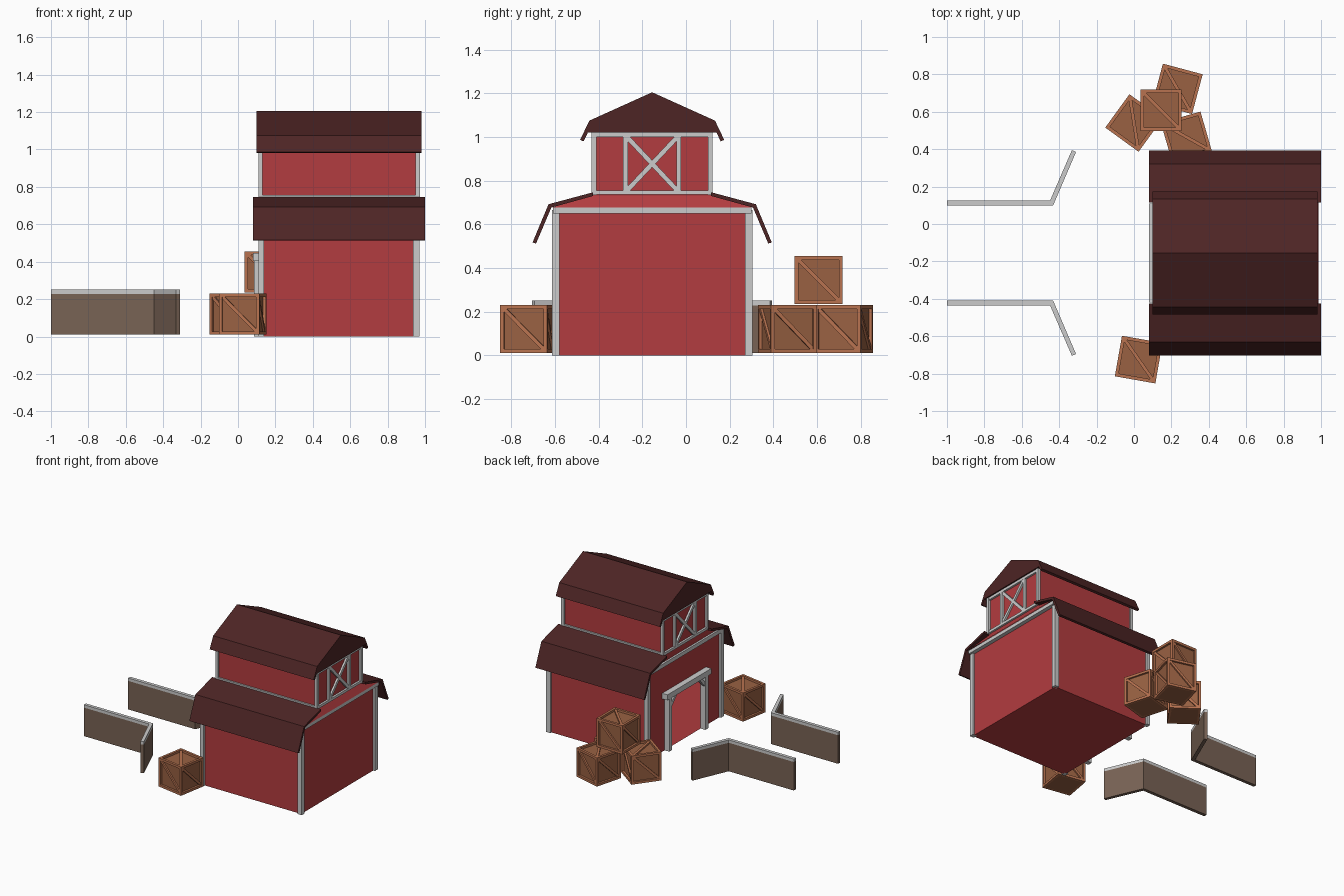
import bpy, bmesh
from math import radians
from mathutils import Matrix, Vector

if "Cube" in bpy.data.objects:
    bpy.data.objects.remove(bpy.data.objects["Cube"])

C = -0.155  # symmetry line of barn and fences in y


def material(name, rgb):
    m = bpy.data.materials.new(name)
    m.diffuse_color = (*rgb, 1)
    m.use_nodes = True
    m.node_tree.nodes["Principled BSDF"].inputs["Base Color"].default_value = m.diffuse_color
    return m


RED = material("barn_red", (0.45, 0.045, 0.05))
ROOF = material("roof_brown", (0.075, 0.018, 0.018))
FRAME = material("crate_frame", (0.48, 0.17, 0.08))
PANEL = material("crate_panel", (0.32, 0.12, 0.055))
FENCE = material("fence_brown", (0.19, 0.125, 0.09))


def add_object(name, mesh, mat=None):
    ob = bpy.data.objects.new(name, mesh)
    bpy.context.collection.objects.link(ob)
    if mat:
        mesh.materials.append(mat)
    return ob


def finish(name, bm, mat=None):
    bmesh.ops.recalc_face_normals(bm, faces=bm.faces)
    me = bpy.data.meshes.new(name)
    bm.to_mesh(me)
    bm.free()
    return add_object(name, me, mat)


def add_box(bm, size, loc, rot=Matrix(), index=0):
    m = rot @ Matrix.Translation(loc) @ Matrix.Diagonal((*size, 1))
    verts = bmesh.ops.create_cube(bm, size=1, matrix=m)["verts"]
    for f in {f for v in verts for f in v.link_faces}:
        f.material_index = index


def box(name, lo, hi, mat=None):
    lo, hi = Vector(lo), Vector(hi)
    bm = bmesh.new()
    add_box(bm, hi - lo, (lo + hi) / 2)
    return finish(name, bm, mat)


def bar(name, a, b, width, depth, mat=None):
    # rectangular bar between two points in a plane of constant x
    a, b = Vector(a), Vector(b)
    d = (b - a).normalized()
    x = Vector((1, 0, 0))
    rot = Matrix((x, d.cross(x), d)).transposed().to_4x4()
    bm = bmesh.new()
    add_box(bm, (depth, width, (b - a).length), (0, 0, 0), Matrix.Translation((a + b) / 2) @ rot)
    return finish(name, bm, mat)


def prism(name, pts, x0, x1, mat):
    # (y offset from C, z) profile extruded along x
    bm = bmesh.new()
    f = bm.faces.new([bm.verts.new((x0, C + y, z)) for y, z in pts])
    ext = bmesh.ops.extrude_face_region(bm, geom=[f], use_keep_orig=True)["geom"]
    bmesh.ops.translate(bm, vec=(x1 - x0, 0, 0), verts=[v for v in ext if isinstance(v, bmesh.types.BMVert)])
    return finish(name, bm, mat)


# lower barn body: hollow shell with a doorway in the left end
outline = [(-.445, 0), (.445, 0), (.445, .675), (.275, .735), (-.275, .735), (-.445, .675)]
door = [(.2, 0), (.2, .40), (-.2, .40), (-.2, 0)]
bm = bmesh.new()
left = [bm.verts.new((.125, C + y, z)) for y, z in outline]
right = [bm.verts.new((.955, C + y, z)) for y, z in outline]
notch = [bm.verts.new((.125, C + y, z)) for y, z in door]
bm.faces.new(right)
bm.faces.new(left[1:] + [left[0]] + notch[::-1])
for i in range(1, 6):
    j = (i + 1) % 6
    bm.faces.new((left[i], left[j], right[j], right[i]))
bm.faces.new([left[0]] + notch[::-1] + [left[1], right[1], right[0]])
finish("barn_body", bm, RED)

# corner posts and end beams of the lower storey
for x0, x1 in ((.11, .14), (.935, .97)):
    for s in (-1, 1):
        y0, y1 = sorted((C + s * .425, C + s * .46))
        box("lower_corner_post", (x0, y0, 0), (x1, y1, .665))
box("left_end_beam", (.11, C - .455, .65), (.14, C + .455, .68))
box("right_end_beam", (.94, C - .455, .65), (.985, C + .455, .677))

# sloping red skirt above the right end beam
bm = bmesh.new()
bm.faces.new([bm.verts.new(p) for p in (
    (.987, C - .455, .678), (.987, C + .455, .678), (.95, C + .275, .738), (.95, C - .275, .738))])
finish("right_end_skirt", bm, RED)

# lower roof wings
for s in (-1, 1):
    wing = [(.27, .747), (.475, .692), (.548, .517), (.532, .512), (.462, .677), (.27, .73)]
    prism("lower_roof_wing", [(s * y, z) for y, z in wing], .08, 1.0, ROOF)

# upper storey, its posts and sills
box("upper_storey", (.125, C - .262, .73), (.955, C + .262, 1.03), RED)
for s in (-1, 1):
    for x0, x1 in ((.11, .132), (.948, .972)):
        y0, y1 = sorted((C + s * .255, C + s * .277))
        box("upper_corner_post", (x0, y0, .735), (x1, y1, 1.02))
    y0, y1 = sorted((C + s * .255, C + s * .275))
    box("upper_side_sill", (.115, y0, .74), (.968, y1, .757))

# cross-braced framing on both upper ends
for x in (.12, .96):
    for z in (.746, 1.01):
        bar("end_rail", (x, C - .27, z), (x, C + .27, z), .02, .02)
    for s in (-1, 1):
        bar("end_stud", (x, C + s * .122, .75), (x, C + s * .122, 1.01), .022, .02)
        bar("end_cross_brace", (x, C - s * .115, .755), (x, C + s * .115, 1.0), .022, .018)

# upper gambrel roof
half = [(.288, 1.075), (.33, .987), (.314, .98), (.295, 1.02)]
prism("upper_roof", [(0, 1.205)] + half + [(-y, z) for y, z in half[::-1]], .10, .98, ROOF)

# door frame
for s in (-1, 1):
    y = C + s * .218
    box("door_post", (.085, y - .018, 0), (.125, y + .018, .41))
    bar("door_brace", (.1, y, .33), (.1, y - s * .07, .405), .022, .025)
box("door_lintel", (.08, C - .265, .405), (.125, C + .265, .447))

# fences with grey caps, bending outwards near the barn
for s in (-1, 1):
    def fence(name, z0, z1, mat):
        plan = [(-1, .252), (-.445, .252), (-.33, .55), (-.308, .542), (-.43, .277 - .05 + .05), (-1, .277)]
        plan = [(-1, .255), (-.432, .255), (-.31, .54), (-.332, .55), (-.449, .28), (-1, .28)]
        bm = bmesh.new()
        f = bm.faces.new([bm.verts.new((x, C + s * y, z0)) for x, y in plan])
        ext = bmesh.ops.extrude_face_region(bm, geom=[f], use_keep_orig=True)["geom"]
        bmesh.ops.translate(bm, vec=(0, 0, z1 - z0), verts=[v for v in ext if isinstance(v, bmesh.types.BMVert)])
        finish(name, bm, mat)
    fence("fence_wall", .01, .228, FENCE)
    fence("fence_cap", .228, .25, None)

# crate mesh: recessed panels, edge beams and one diagonal per face
H, T = .11, .018
bm = bmesh.new()
add_box(bm, (.19, .19, .204), (0, 0, -.008), index=1)
e = H - T / 2
for axis in (Matrix(), Matrix.Rotation(radians(90), 4, 'X'), Matrix.Rotation(radians(90), 4, 'Y')):
    for a in (-e, e):
        for b in (-e, e):
            add_box(bm, (T, T, 2 * H), (a, b, 0), axis)
faces = [Matrix.Rotation(radians(90 * k), 4, 'Z') @ Matrix.Rotation(radians(90), 4, 'X') for k in range(4)]
for rot in faces + [Matrix()]:
    add_box(bm, (.26, .018, .012), (0, 0, .1), rot @ Matrix.Rotation(radians(-45), 4, 'Z'))
crate = finish("crate", bm, FRAME)
crate.data.materials.append(PANEL)

# crates outside, then those stored inside the barn
spots = [(.025, -.725, .12, -10), (0, .54, .12, -36), (.2325, .7225, .12, -15), (.28, .465, .12, 16),
         (.145, .608, .345, 0),
         (.75, -.14, .112, 5), (.60, .08, .112, 20), (.517, -.316, .112, 45), (.275, .043, .112, 15)]
for i, (x, y, z, a) in enumerate(spots):
    ob = crate
    if i:
        ob = bpy.data.objects.new("crate", crate.data)
        bpy.context.collection.objects.link(ob)
    ob.location = (x, y, z)
    ob.rotation_euler.z = radians(a)
